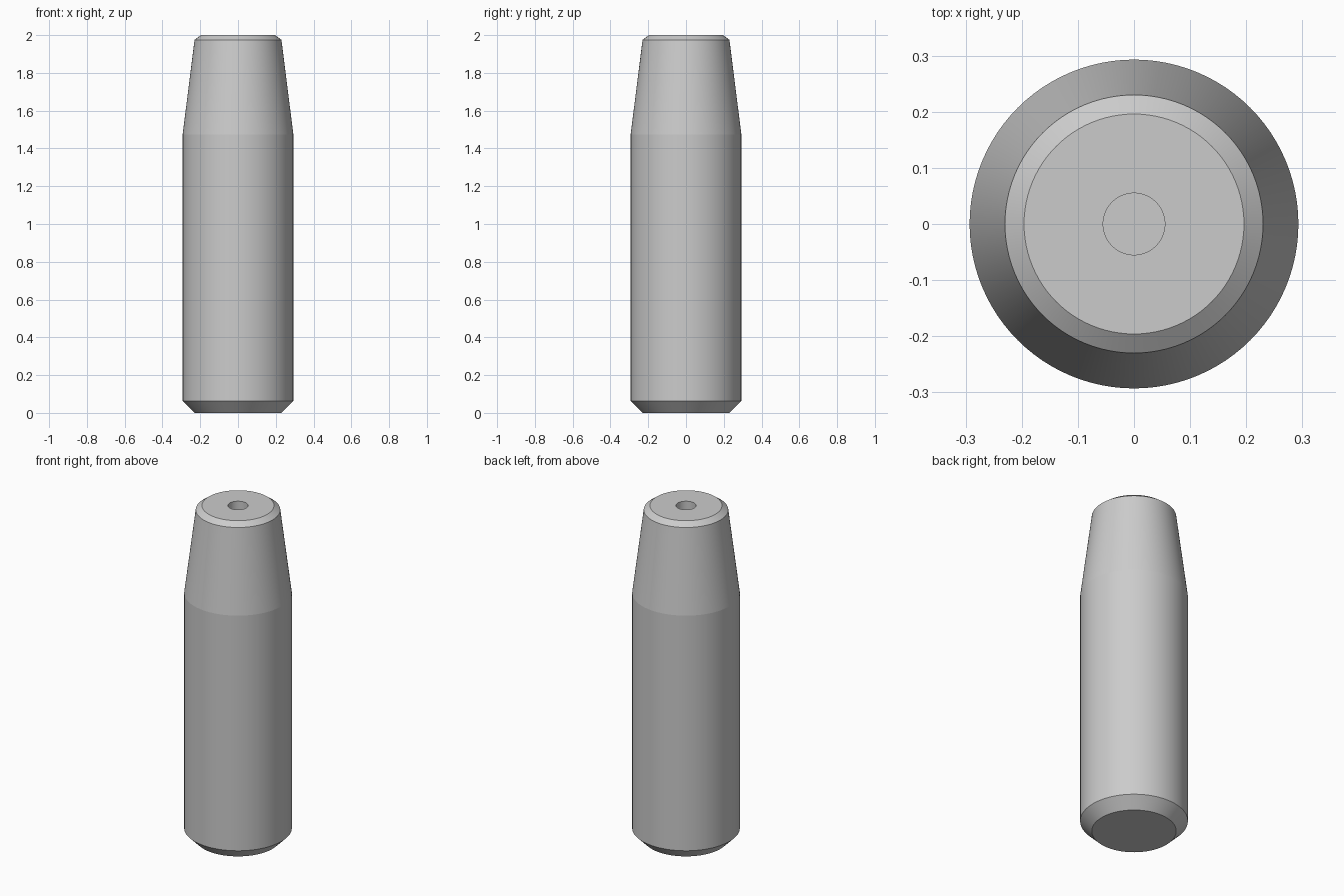
import bpy, bmesh, math

if "Cube" in bpy.data.objects:
    bpy.data.objects.remove(bpy.data.objects["Cube"])

# Plain grey material
grey = bpy.data.materials.new("light_grey")
grey.diffuse_color = (0.6, 0.6, 0.6, 1)
grey.use_nodes = True
grey.node_tree.nodes["Principled BSDF"].inputs["Base Color"].default_value = grey.diffuse_color

SIDES = 96
# Half-section (radius, height): chamfered base, straight body, taper, top bevel, blind hole
PROFILE = [(0.23, 0.0), (0.293, 0.063), (0.293, 1.475), (0.23, 1.975),
           (0.196, 2.0), (0.055, 2.0), (0.055, 1.7)]

bm = bmesh.new()
rings = [[bm.verts.new((r * math.cos(2 * math.pi * i / SIDES),
                        r * math.sin(2 * math.pi * i / SIDES), z))
          for i in range(SIDES)] for r, z in PROFILE]

# Skin between neighbouring rings
for low, high in zip(rings, rings[1:]):
    for i in range(SIDES):
        j = (i + 1) % SIDES
        bm.faces.new((low[i], low[j], high[j], high[i]))

# Closed base and hole floor
bm.faces.new(rings[0][::-1])
bm.faces.new(rings[-1])

mesh = bpy.data.meshes.new("tapered_pin")
bm.to_mesh(mesh)
bm.free()
pin = bpy.data.objects.new("tapered_pin", mesh)
bpy.context.collection.objects.link(pin)
mesh.materials.append(grey)

# Smooth round walls; the taper's shallow shoulder is kept crisp
bpy.context.view_layer.objects.active = pin
pin.select_set(True)
bpy.ops.object.shade_smooth_by_angle(angle=math.radians(6))
